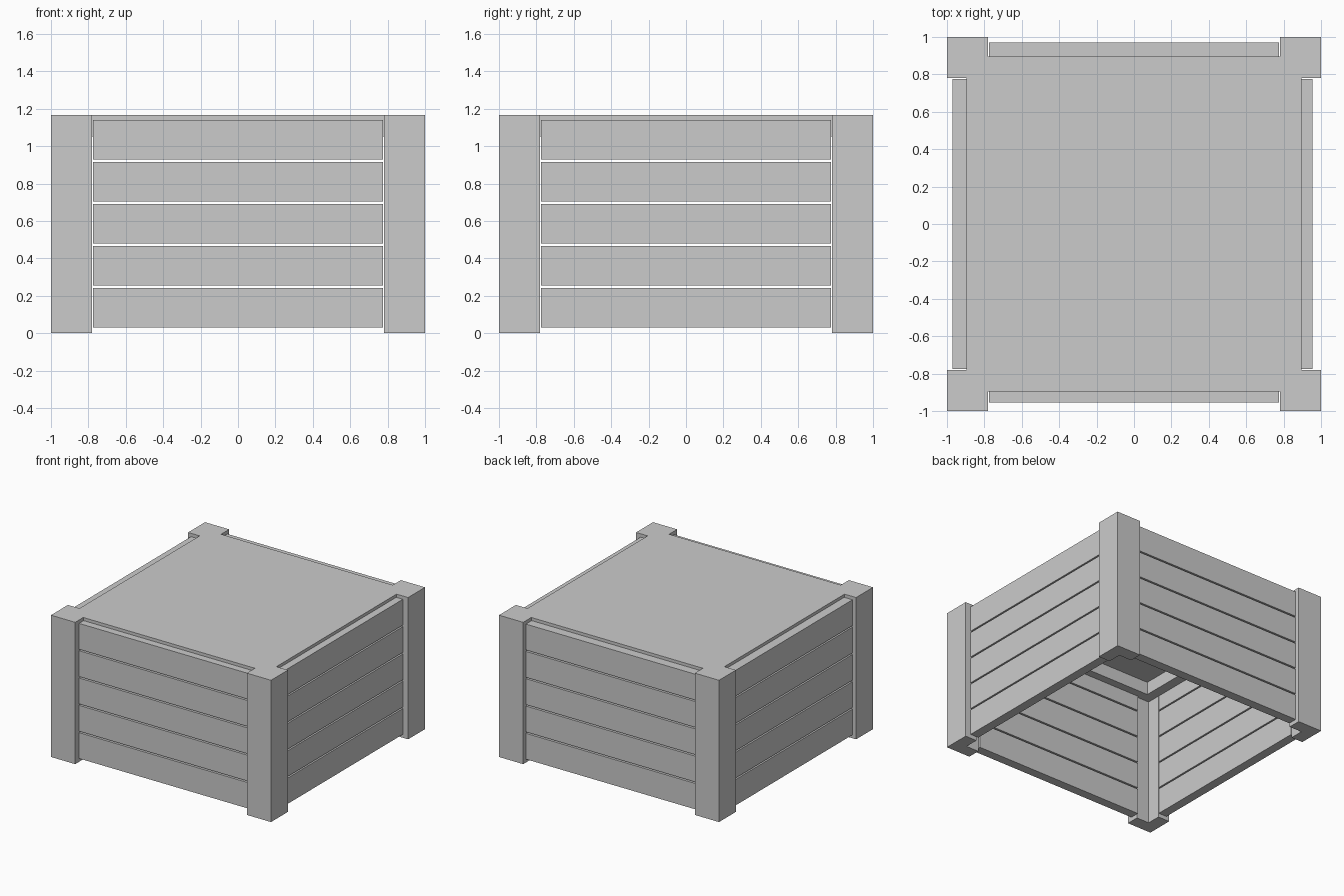
import bpy, bmesh
from mathutils import Matrix
from math import pi

if "Cube" in bpy.data.objects:
    bpy.data.objects.remove(bpy.data.objects["Cube"])

H = 1.165      # overall height
P = 0.78       # inner end of the corner post legs
T = 0.895      # inner face of the corner posts


def finish(name, bm):
    bmesh.ops.recalc_face_normals(bm, faces=bm.faces)
    mesh = bpy.data.meshes.new(name)
    bm.to_mesh(mesh)
    bm.free()
    obj = bpy.data.objects.new(name, mesh)
    bpy.context.collection.objects.link(obj)
    return obj


def add_box(bm, lo, hi):
    size = [b - a for a, b in zip(lo, hi)]
    mid = [(a + b) / 2 for a, b in zip(lo, hi)]
    mat = Matrix.Translation(mid) @ Matrix.Diagonal((*size, 1))
    return bmesh.ops.create_cube(bm, size=1, matrix=mat)["verts"]


# L-shaped corner posts
profile = [(1, 1), (P, 1), (P, T), (T, T), (T, P), (1, P)]
for i in range(4):
    bm = bmesh.new()
    face = bm.faces.new([bm.verts.new((x, y, 0)) for x, y in profile])
    ext = bmesh.ops.extrude_face_region(bm, geom=[face])
    top = [v for v in ext["geom"] if isinstance(v, bmesh.types.BMVert)]
    bmesh.ops.translate(bm, vec=(0, 0, H), verts=top)
    bmesh.ops.rotate(bm, verts=bm.verts, matrix=Matrix.Rotation(i * pi / 2, 3, 'Z'))
    finish(f"corner_post_{i + 1}", bm)

# Lid with a rim around a recessed underside
bm = bmesh.new()
add_box(bm, (-T, -T, 1.05), (T, T, H))
bm.normal_update()
under = min(bm.faces, key=lambda f: f.calc_center_median().z)
bmesh.ops.inset_region(bm, faces=[under], thickness=T - P)
ext = bmesh.ops.extrude_discrete_faces(bm, faces=[under])
bmesh.ops.translate(bm, vec=(0, 0, 0.105), verts=ext["faces"][0].verts)
finish("lid", bm)

# Five slats per wall: outer distance from centre differs slightly by wall
walls = {"front": (0, 0.955), "right": (1, 0.955), "back": (2, 0.97), "left": (3, 0.97)}
slat_h, pitch, thick = 0.2124, 0.2244, 0.075
for side, (turn, outer) in walls.items():
    for k in range(5):
        z = 0.03 + k * pitch
        bm = bmesh.new()
        add_box(bm, (-0.776, -outer, z), (0.776, -outer + thick, z + slat_h))
        bmesh.ops.rotate(bm, verts=bm.verts, matrix=Matrix.Rotation(turn * pi / 2, 3, 'Z'))
        finish(f"{side}_slat_{k + 1}", bm)
